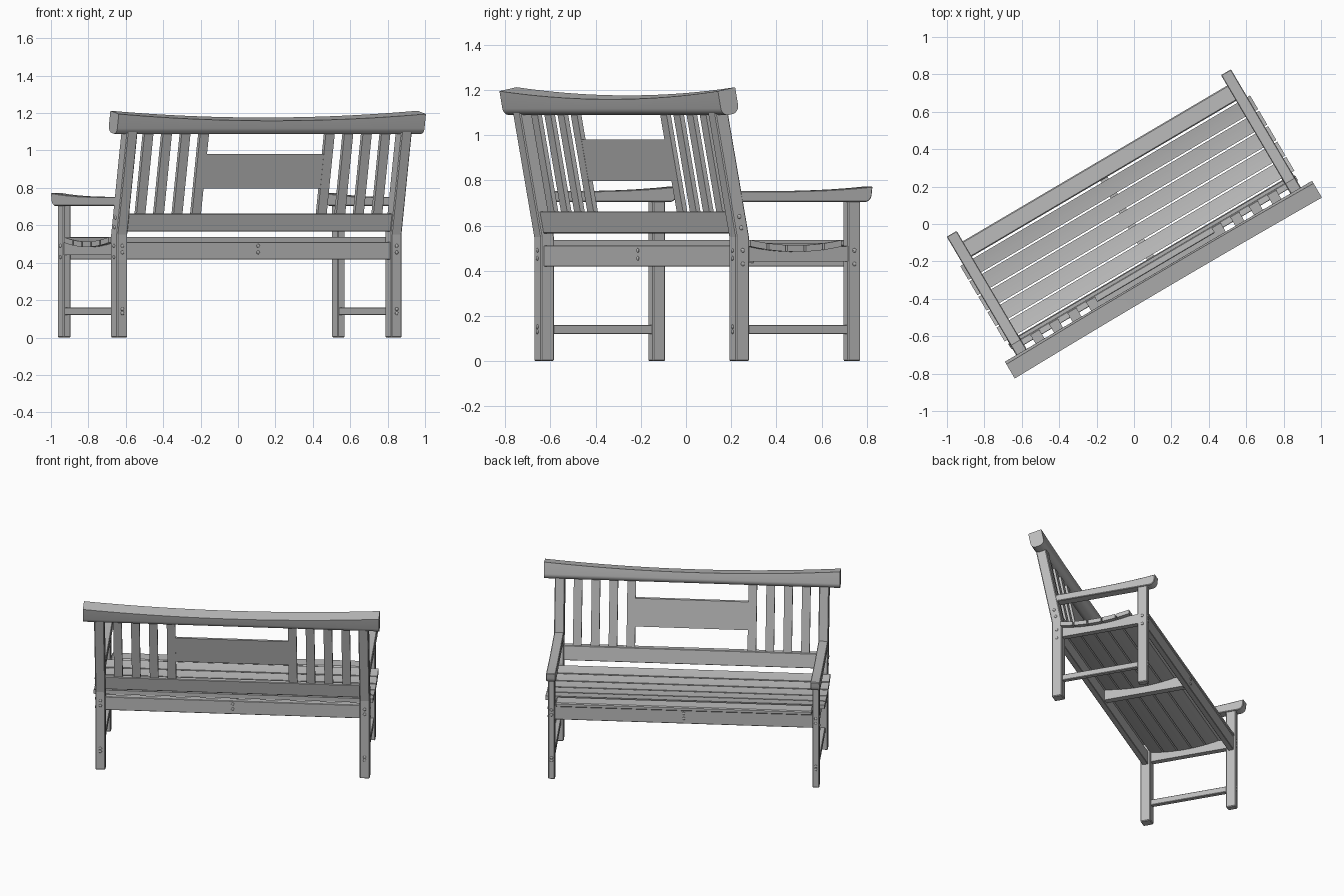
import bpy, bmesh, math
from mathutils import Matrix, Vector

cube = bpy.data.objects.get("Cube")
if cube:
    bpy.data.objects.remove(cube, do_unlink=True)

# One weathered grey for everything
grey = bpy.data.materials.new("weathered_grey")
grey.use_nodes = True
grey.diffuse_color = (0.5, 0.5, 0.5, 1)
grey.node_tree.nodes["Principled BSDF"].inputs["Base Color"].default_value = (0.5, 0.5, 0.5, 1)

# The bench is built along local x with its sitting side on +y, then turned
PLACE = Matrix.Rotation(math.radians(30.5), 4, 'Z') @ Matrix.Translation((-0.0155, 0, 0))
LEG_X = 0.851
KNEE = 0.55


def lean(z):
    """Depth of the backrest centre line at height z."""
    return -0.219 - 0.198 * max(0, z - KNEE)


def dish(y):
    """Top height of the hollowed seat."""
    return 0.513 + 0.024 * min(1, ((y - 0.047) / 0.237) ** 2)


def finish(name, bm, bevel=0.0, smooth=False):
    bmesh.ops.recalc_face_normals(bm, faces=bm.faces)
    mesh = bpy.data.meshes.new(name)
    bm.to_mesh(mesh)
    bm.free()
    obj = bpy.data.objects.new(name, mesh)
    bpy.context.collection.objects.link(obj)
    mesh.materials.append(grey)
    obj.matrix_world = PLACE
    if bevel:
        mod = obj.modifiers.new("soft_edges", 'BEVEL')
        mod.width = bevel
        mod.segments = 1
        mod.limit_method = 'ANGLE'
    if smooth:
        bpy.ops.object.select_all(action='DESELECT')
        obj.select_set(True)
        bpy.context.view_layer.objects.active = obj
        bpy.ops.object.shade_smooth_by_angle(angle=math.radians(35))
    return obj


def loft(name, sections, bevel=0.0, smooth=False):
    """Skin a row of matching sections, each a list of points, and cap the ends."""
    bm = bmesh.new()
    rings = [[bm.verts.new(p) for p in s] for s in sections]
    n = len(rings[0])
    for a, b in zip(rings, rings[1:]):
        for i in range(n):
            j = (i + 1) % n
            bm.faces.new((a[i], a[j], b[j], b[i]))
    bm.faces.new(rings[0])
    bm.faces.new(rings[-1])
    return finish(name, bm, bevel, smooth)


def prism(name, x0, x1, profile, bevel=0.0, smooth=False):
    """Extrude a (y, z) profile along x."""
    return loft(name, [[(x, y, z) for y, z in profile] for x in (x0, x1)], bevel, smooth)


def box(name, x0, x1, y0, y1, z0, z1, bevel=0.003):
    return prism(name, x0, x1, [(y0, z0), (y1, z0), (y1, z1), (y0, z1)], bevel)


def leaning_board(name, x0, x1, z0, z1, depth, bevel=0.0):
    h = depth / 2
    return prism(name, x0, x1, [(lean(z0) - h, z0), (lean(z0) + h, z0),
                                (lean(z1) + h, z1), (lean(z1) - h, z1)], bevel)


def dished_board(name, x0, x1, y0, y1, top_drop, bottom):
    """Board whose top follows the seat hollow; bottom is a function of y."""
    ys = [y0 + (y1 - y0) * i / 8 for i in range(9)]
    prism(name, x0, x1, [(y, dish(y) - top_drop) for y in ys]
          + [(y, bottom(y)) for y in reversed(ys)])


# Legs, side rails, stretchers and arms, once per side
for side, sx in (("left", -1), ("right", 1)):
    c = sx * LEG_X
    h = 0.034
    prism(side + "_rear_leg", c - 0.0325, c + 0.0325,
          [(lean(z) + d, z) for d, z in ((-h, 0), (h, 0), (h, KNEE), (h, 1.11),
                                         (-h, 1.11), (-h, KNEE))], 0.005)
    box(side + "_front_leg", c - 0.0225, c + 0.0225, 0.3275, 0.3925, 0, 0.715, 0.005)
    dished_board(side + "_seat_rail", c - 0.019, c + 0.019, -0.19, 0.33, 0.028,
                 lambda y: 0.44)
    box(side + "_stretcher", c - 0.016, c + 0.016, -0.19, 0.33, 0.12, 0.16)

    # Arm with a gently hollowed top and rounded nose
    top = [(-0.23 + 0.68 * t, 0.752 + 0.022 * t ** 3) for t in [i / 8 for i in range(9)]]
    nose = [(0.41 + 0.036 * math.cos(a), 0.74 - 0.036 * math.sin(a))
            for a in [math.pi / 2 * i / 5 for i in range(6)]]
    prism(side + "_arm", c - 0.031, c + 0.031, top + nose + [(-0.23, 0.704)], 0.004, True)

# Long seat rails and the middle bearer
box("front_seat_rail", -0.835, 0.835, 0.343, 0.38, 0.418, 0.512)
box("rear_seat_rail", -0.825, 0.825, -0.238, -0.2, 0.418, 0.512)
dished_board("middle_bearer", -0.022, 0.022, -0.2, 0.345, 0.028, lambda y: 0.435)

# Seat slats: five across the hollow and one between the front legs
pitch = 0.0955
for i in range(5):
    y0 = -0.19 + i * pitch
    dished_board("seat_slat_%d" % (i + 1), -0.899, 0.899, y0, y0 + pitch - 0.01, 0,
                 lambda y: dish(y) - 0.029)
box("front_seat_slat", -0.826, 0.826, 0.29, 0.385, 0.508, 0.537, 0.006)

# Backrest: lower rail, upright slats and centre panel
leaning_board("lower_back_rail", -0.822, 0.822, 0.566, 0.662, 0.036, 0.003)
for side, sx in (("left", -1), ("right", 1)):
    for i in range(4):
        c = sx * (0.39 + 0.115 * i)
        leaning_board("%s_back_slat_%d" % (side, i + 1), c - 0.0275, c + 0.0275,
                      0.655, 1.11, 0.022)
leaning_board("back_panel", -0.366, 0.366, 0.797, 0.98, 0.02)

# Top rail: rounded underside, top sweeping up towards both ends
across, up = Vector((0, 0.981, 0.194)), Vector((0, -0.194, 0.981))
R, HALF = 0.035, 0.045
under = [(s * (HALF - R) + R * math.cos(a), R + R * math.sin(a))
         for s, start in ((-1, math.pi), (1, 1.5 * math.pi))
         for a in [start + math.pi / 2 * k / 6 for k in range(7)]]
sections = []
for i in range(25):
    t = i / 12 - 1
    height = 0.077 + 0.037 * t * t
    base = Vector((0.953 * t, -0.322, 1.092))
    outline = under + [(HALF, height), (-HALF, height)]
    sections.append([base + across * a + up * b for a, b in outline])
loft("top_rail", sections, 0.0, True)

# Domed bolt heads at the joints: (x, y, z, flattened axis)
PAIR, LOW = (0.455, 0.49), (0.13, 0.152)
spots = [(0, y, z, 1) for y in (-0.238, 0.38) for z in PAIR]
for sx in (-1, 1):
    c = sx * LEG_X
    spots += [(c, y, z, 1) for y in (-0.253, 0.3925) for z in PAIR + LOW]
    spots += [(c + sx * 0.0325, lean(z), z, 0) for z in (0.43, 0.49, 0.59, 0.64)]
    spots += [(c + sx * 0.0225, 0.36, z, 0) for z in (0.43, 0.49)]
bm = bmesh.new()
for x, y, z, axis in spots:
    squash = Matrix.Diagonal((0.6 if axis == 0 else 1, 0.6 if axis == 1 else 1, 1, 1))
    bmesh.ops.create_uvsphere(bm, u_segments=10, v_segments=6, radius=0.01,
                              matrix=Matrix.Translation((x, y, z)) @ squash)
finish("bolt_heads", bm, 0.0, True)
